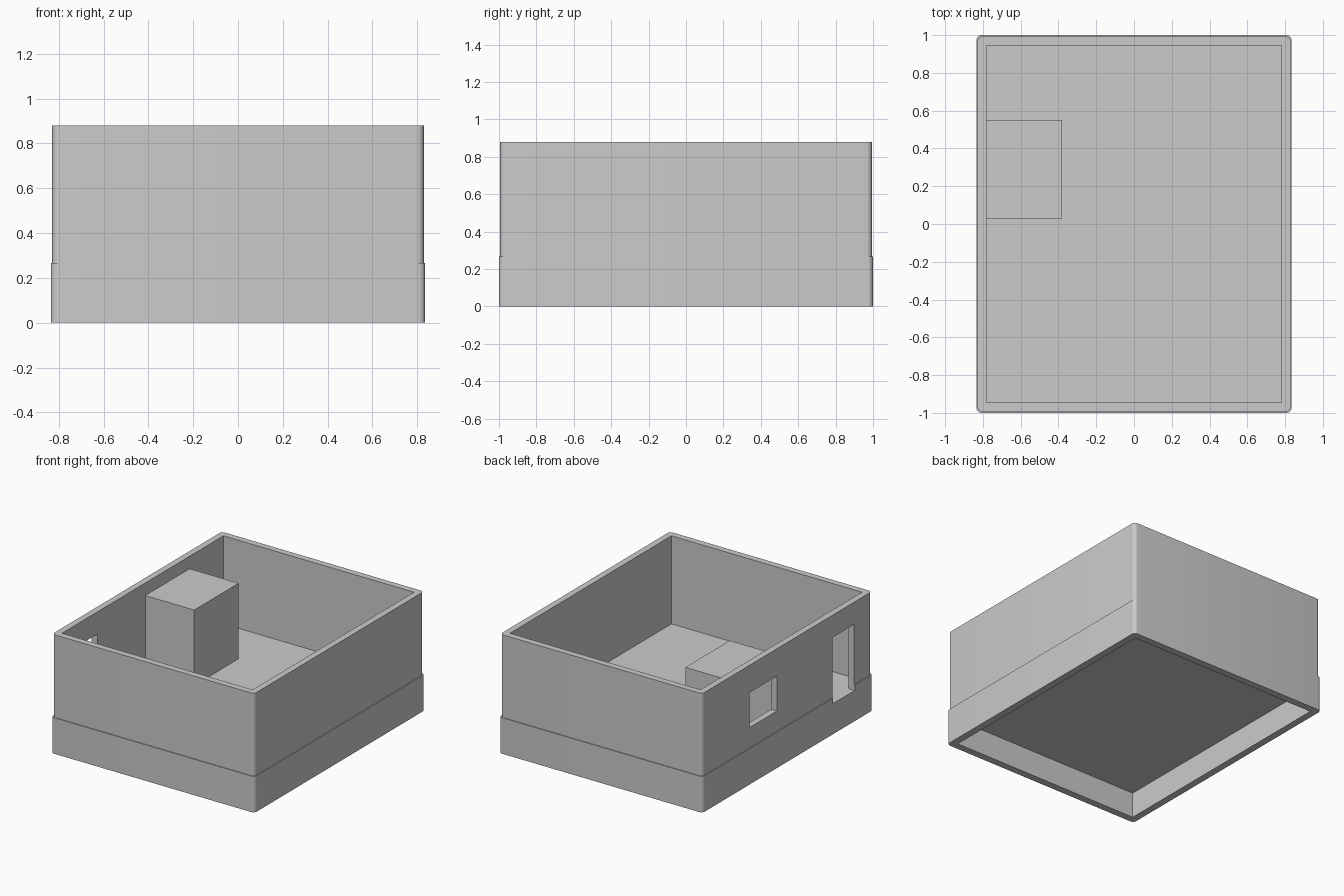
import bpy, bmesh, math

if "Cube" in bpy.data.objects:
    bpy.data.objects.remove(bpy.data.objects["Cube"])

grey = bpy.data.materials.new("plain grey")
grey.diffuse_color = (0.6, 0.6, 0.6, 1)
grey.use_nodes = True
grey.node_tree.nodes["Principled BSDF"].inputs["Base Color"].default_value = grey.diffuse_color


def make_object(name, bm):
    bmesh.ops.recalc_face_normals(bm, faces=bm.faces)
    mesh = bpy.data.meshes.new(name)
    bm.to_mesh(mesh)
    bm.free()
    obj = bpy.data.objects.new(name, mesh)
    bpy.context.collection.objects.link(obj)
    mesh.materials.append(grey)
    return obj


def box(name, lo, hi, open_faces=()):
    """Axis-aligned box; open_faces lists outward directions to leave open."""
    bm = bmesh.new()
    bmesh.ops.create_cube(bm, size=1)
    for v in bm.verts:
        v.co = [(lo[i] + hi[i]) / 2 + v.co[i] * (hi[i] - lo[i]) for i in range(3)]
    bm.normal_update()
    gone = [f for f in bm.faces
            if any(sum(f.normal[i] * d[i] for i in range(3)) > 0.9 for d in open_faces)]
    bmesh.ops.delete(bm, geom=gone, context='FACES')
    return make_object(name, bm)


def rounded_ring(bm, hx, hy, r, z, steps=6):
    ring = []
    for k, (sx, sy) in enumerate([(1, 1), (-1, 1), (-1, -1), (1, -1)]):
        for s in range(steps + 1):
            a = math.pi / 2 * (k + s / steps)
            ring.append(bm.verts.new((sx * (hx - r) + r * math.cos(a),
                                      sy * (hy - r) + r * math.sin(a), z)))
    return ring


# Outer body: plinth with a slightly narrower upper wall, rounded upright corners
bm = bmesh.new()
rings = [rounded_ring(bm, hx, hy, 0.028, z) for hx, hy, z in
         [(0.835, 1.0, 0), (0.835, 1.0, 0.267), (0.829, 0.994, 0.267), (0.829, 0.994, 0.88)]]
n = len(rings[0])
for a, b in zip(rings, rings[1:]):
    for i in range(n):
        bm.faces.new((a[i], a[(i + 1) % n], b[(i + 1) % n], b[i]))
bm.faces.new(rings[0])
bm.faces.new(rings[-1])
body = make_object("house_walls", bm)

# Room, underside recess, doorway and window openings
FLOOR = 0.227
cutters = [
    box("room_cutter", (-0.782, -0.946, FLOOR), (0.782, 0.946, 1.2)),
    box("underside_cutter", (-0.782, -0.946, -0.2), (0.782, 0.946, 0.19)),
    box("door_cutter", (-1.0, -0.785, FLOOR), (-0.7, -0.53, 0.715)),
    box("window_cutter", (-1.0, 0.118, 0.418), (-0.7, 0.438, 0.677)),
]
bpy.context.view_layer.objects.active = body
for c in cutters:
    m = body.modifiers.new(c.name, 'BOOLEAN')
    m.operation = 'DIFFERENCE'
    m.solver = 'EXACT'
    m.object = c
    bpy.ops.object.modifier_apply(modifier=m.name)
for c in cutters:
    bpy.data.objects.remove(c, do_unlink=True)

bpy.ops.object.select_all(action='DESELECT')
body.select_set(True)
bpy.ops.object.shade_smooth_by_angle(angle=math.radians(30))

# Hollow cupboard against the left wall, with the window opening into it
box("hollow_cupboard", (-0.782, 0.03, FLOOR), (-0.38, 0.55, 0.787),
    open_faces=[(-1, 0, 0), (0, 0, -1)])
